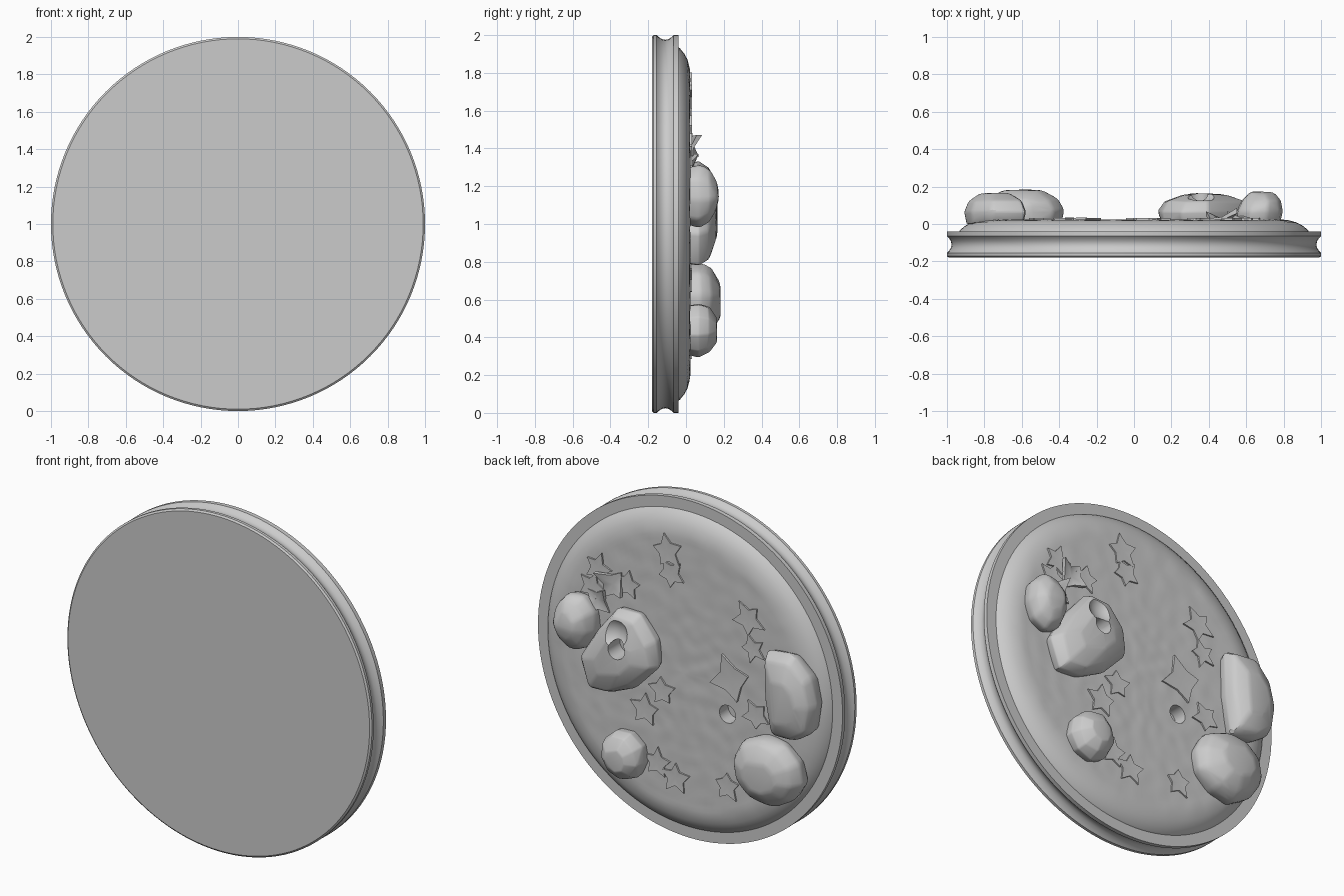
import bpy, bmesh, math, random
from mathutils import Vector, noise

random.seed(4)
cube = bpy.data.objects.get("Cube")
if cube:
    bpy.data.objects.remove(cube)

grey = bpy.data.materials.new("stone_grey")
grey.use_nodes = True
grey.diffuse_color = (0.6, 0.6, 0.6, 1)
grey.node_tree.nodes["Principled BSDF"].inputs["Base Color"].default_value = (0.6, 0.6, 0.6, 1)

FLOOR = 0.022


def at(u, v, h):
    """Point on the round face: u across, v up from the centre, h outward."""
    return Vector((u, h, 1 + v))


def finish(name, bm):
    bmesh.ops.recalc_face_normals(bm, faces=bm.faces)
    mesh = bpy.data.meshes.new(name)
    bm.to_mesh(mesh)
    bm.free()
    mesh.materials.append(grey)
    ob = bpy.data.objects.new(name, mesh)
    bpy.context.collection.objects.link(ob)
    return ob


def activate(ob):
    bpy.ops.object.select_all(action='DESELECT')
    ob.select_set(True)
    bpy.context.view_layer.objects.active = ob


def smooth(ob, degrees):
    activate(ob)
    bpy.ops.object.shade_smooth_by_angle(angle=math.radians(degrees))


def cut(ob, cutter):
    """Subtract a cutter and throw it away."""
    cutter.hide_render = True
    mod = ob.modifiers.new("cut", 'BOOLEAN')
    mod.operation, mod.solver, mod.object = 'DIFFERENCE', 'EXACT', cutter
    activate(ob)
    bpy.ops.object.modifier_apply(modifier=mod.name)
    bpy.data.objects.remove(cutter)


def drill(u, v, bottom, radius=0.053):
    bm = bmesh.new()
    rings = [[bm.verts.new(at(u + radius * math.cos(a), v + radius * math.sin(a), h))
              for a in (math.tau * i / 32 for i in range(32))] for h in (bottom, 0.4)]
    bm.faces.new(rings[0])
    bm.faces.new(rings[1])
    for i in range(32):
        j = (i + 1) % 32
        bm.faces.new((rings[0][i], rings[0][j], rings[1][j], rings[1][i]))
    return finish("drill", bm)


# Grooved round base with a raised, slightly rough floor
profile = [(0, -0.18), (0.99, -0.18), (1, -0.172), (1, -0.155), (0.99, -0.145), (0.979, -0.128),
           (0.975, -0.11), (0.979, -0.092), (0.99, -0.075), (1, -0.065), (1, -0.04), (0.935, -0.04),
           (0.93, -0.032), (0.9, -0.008), (0.87, 0.008), (0.83, 0.018)]
profile += [(0.8 * (1 - i / 32), FLOOR) for i in range(33)]
bm = bmesh.new()
line = [bm.verts.new(at(r, 0, h)) for r, h in profile]
edges = [bm.edges.new(pair) for pair in zip(line, line[1:])]
bmesh.ops.spin(bm, geom=line + edges, cent=(0, 0, 1), axis=(0, 1, 0), angle=math.tau, steps=128)
bmesh.ops.remove_doubles(bm, verts=bm.verts, dist=0.0002)
for vert in bm.verts:
    if vert.co.y > 0.01:
        vert.co.y += 0.003 * noise.noise(vert.co * 14)
base = finish("round_base", bm)
cut(base, drill(-0.288, -0.165, -0.06))
smooth(base, 35)


# Faceted rocks: hulls of shrinking, jittered outlines with softened edges
def rock(name, outline, height, peak=(0, 0)):
    n = len(outline)
    mid = Vector((sum(p[0] for p in outline) / n, sum(p[1] for p in outline) / n))
    bm = bmesh.new()
    for scale, level in ((0.94, 0.0), (1.0, 0.42), (0.86, 0.76), (0.48, 1.0)):
        for p in outline:
            q = mid + (Vector(p) - mid) * scale * random.uniform(0.95, 1.03)
            q += Vector(peak) * level
            wobble = random.uniform(0.9, 1.0) if level else 1
            bm.verts.new(at(q.x, q.y, level * height * wobble))
    hull = bmesh.ops.convex_hull(bm, input=bm.verts)
    junk = {g for g in hull["geom_interior"] + hull["geom_unused"] if isinstance(g, bmesh.types.BMVert)}
    bmesh.ops.delete(bm, geom=list(junk), context='VERTS')
    ob = finish(name, bm)
    mod = ob.modifiers.new("soften", 'BEVEL')
    mod.width, mod.segments, mod.limit_method = 0.018, 2, 'ANGLE'
    mod.angle_limit = math.radians(12)
    activate(ob)
    bpy.ops.object.modifier_apply(modifier=mod.name)
    return ob


def oval(u, v, ru, rv, sides):
    turn = random.random()
    return [(u + ru * math.cos(turn + math.tau * i / sides), v + rv * math.sin(turn + math.tau * i / sides))
            for i in range(sides)]


drilled = rock("drilled_rock", [(0.40, 0.31), (0.25, 0.31), (0.14, 0.17), (0.13, 0.02), (0.28, -0.14),
                                (0.44, -0.22), (0.58, -0.22), (0.64, -0.05), (0.53, 0.15)], 0.165)
# Shallow scoop above the drilled hole
bm = bmesh.new()
bmesh.ops.create_uvsphere(bm, u_segments=24, v_segments=16, radius=0.11)
bmesh.ops.translate(bm, verts=bm.verts, vec=at(0.36, 0.2, 0.22))
cut(drilled, finish("scoop", bm))
cut(drilled, drill(0.347, 0.096, 0.05))

rocks = [
    drilled,
    rock("upper_pebble", oval(0.665, 0.15, 0.13, 0.17, 9), 0.175, (0.02, 0)),
    rock("lower_pebble", oval(0.36, -0.56, 0.14, 0.145, 9), 0.165),
    rock("round_rock", oval(-0.595, -0.4, 0.23, 0.205, 10), 0.185),
    rock("long_rock", [(-0.58, 0.31), (-0.76, 0.33), (-0.87, 0.22), (-0.91, 0.06), (-0.88, -0.11),
                       (-0.78, -0.18), (-0.62, -0.19), (-0.58, 0.05)], 0.168),
]
for ob in rocks:
    smooth(ob, 24)


# Fallen leaves: thin lobed plates with a pointed stem, some curled upward
def leaf(name, u, v, size, turn, curl=0.0, lobes=5):
    count = lobes * 2
    bm = bmesh.new()
    rim_top, rim_low = [], []
    for i in range(count):
        a = turn + math.tau * i / count
        r = size * (random.uniform(0.9, 1.15) if i % 2 == 0 else random.uniform(0.5, 0.62))
        p, q = u + r * math.cos(a), v + r * math.sin(a)
        lift = curl * (r * math.cos(a - turn) / size) ** 2
        rim_top.append(bm.verts.new(at(p, q, FLOOR + 0.009 + lift)))
        rim_low.append(bm.verts.new(at(p, q, FLOOR - 0.008 + lift * 0.8)))
    top = bm.verts.new(at(u, v, FLOOR + 0.006))
    low = bm.verts.new(at(u, v, FLOOR - 0.01))
    for i in range(count):
        j = (i + 1) % count
        bm.faces.new((top, rim_top[i], rim_top[j]))
        bm.faces.new((low, rim_low[j], rim_low[i]))
        bm.faces.new((rim_top[i], rim_low[i], rim_low[j], rim_top[j]))
    smooth(finish(name, bm), 40)


leaves = [(0.105, 0.70, 0.1), (0.08, 0.57, 0.085), (0.56, 0.48, 0.085), (0.36, 0.43, 0.085),
          (0.60, 0.36, 0.08), (-0.43, 0.44, 0.1), (-0.46, 0.27, 0.08), (-0.48, -0.12, 0.085),
          (0.14, -0.14, 0.085), (0.25, -0.28, 0.09), (0.17, -0.57, 0.085), (0.05, -0.63, 0.09),
          (-0.29, -0.59, 0.085)]
for k, (u, v, size) in enumerate(leaves):
    leaf(f"leaf_{k + 1}", u, v, size, random.uniform(0, math.tau))
leaf("curled_leaf", 0.46, 0.41, 0.1, 0.6, 0.045, 4)
leaf("tilted_leaf", 0.56, 0.29, 0.09, 2.2, 0.03, 4)
leaf("broad_leaf", -0.31, 0.05, 0.13, 1.2, 0.004, 4)
